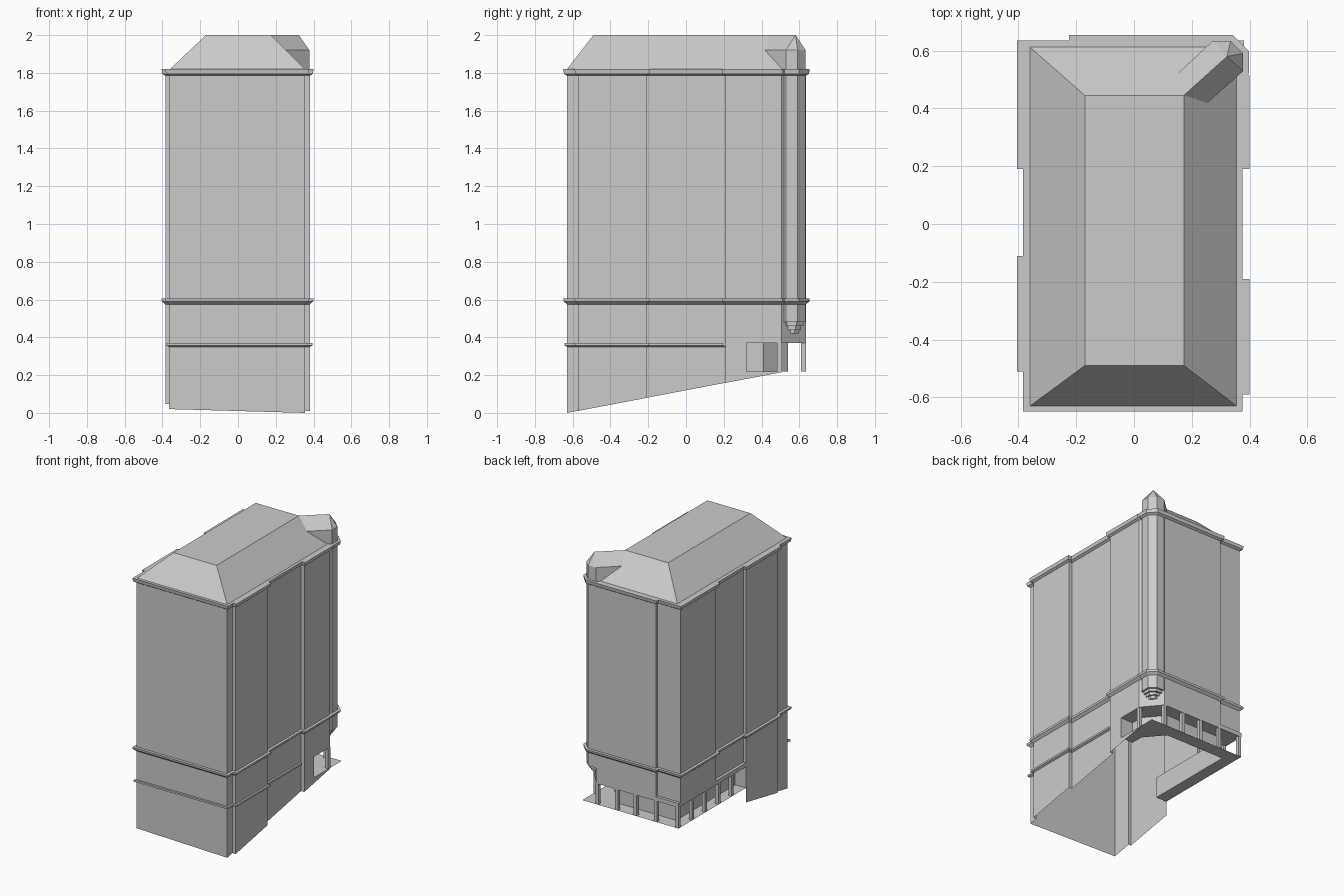
import bpy, bmesh, math
from mathutils import Vector

cube = bpy.data.objects.get("Cube")
if cube:
    bpy.data.objects.remove(cube)

stone = bpy.data.materials.new("pale_grey")
stone.use_nodes = True
GREY = (0.6, 0.6, 0.6, 1)
stone.diffuse_color = GREY
stone.node_tree.nodes["Principled BSDF"].inputs["Base Color"].default_value = GREY


def make(name, faces):
    """Mesh object from faces given as lists of points."""
    bm = bmesh.new()
    for pts in faces:
        bm.faces.new([bm.verts.new(p) for p in pts])
    bmesh.ops.remove_doubles(bm, verts=bm.verts, dist=0.0005)
    mesh = bpy.data.meshes.new(name)
    bm.to_mesh(mesh)
    bm.free()
    mesh.materials.append(stone)
    ob = bpy.data.objects.new(name, mesh)
    bpy.context.collection.objects.link(ob)
    return ob


def at(path, z):
    """Lift a plan path to a height or to a height rule."""
    return [(x, y, z(x, y) if callable(z) else z) for x, y in path]


def strip(low, high, closed=True):
    n = len(low)
    return [[low[i], low[(i + 1) % n], high[(i + 1) % n], high[i]]
            for i in range(n if closed else n - 1)]


def offset(path, d):
    """Mitred outward offset of a closed counter-clockwise plan."""
    out = []
    for i, p in enumerate(path):
        a, b, c = Vector(path[i - 1]), Vector(p), Vector(path[(i + 1) % len(path)])
        u, v = (b - a).normalized(), (c - b).normalized()
        n1, n2 = Vector((u.y, -u.x)), Vector((v.y, -v.x))
        out.append(tuple(b + (n1 + n2) * d / (1 + n1.dot(n2))))
    return out


def moulding(name, plan, profile, part=None):
    """Sweep an (offset, height) profile round a plan, or part of it."""
    rings = [at(offset(plan, d)[:part], z) for d, z in profile]
    faces = []
    for low, high in zip(rings, rings[1:]):
        faces += strip(low, high, part is None)
    return make(name, faces)


def box(name, x0, x1, y0, y1, z0, z1):
    plan = [(x0, y0), (x1, y0), (x1, y1), (x0, y1)]
    low, high = at(plan, z0), at(plan, z1)
    return make(name, strip(low, high) + [low[::-1], high])


def ground(x, y):
    return 0.19 * (y + 0.63) + 0.028 * (0.355 - x)


FLOOR, CEIL, EAVE, TOP = 0.22, 0.37, 1.82, 2.0

# Outline of the walls, with shallow projecting bays and one cut corner
plan = [(-.365, -.63), (.355, -.63), (.355, -.57), (.38, -.57), (.38, -.21),
        (.355, -.21), (.355, .21), (.38, .21), (.38, .505), (.27, .635),
        (-.205, .635), (-.205, .615), (-.385, .615), (-.385, .21), (-.365, .21),
        (-.365, -.13), (-.385, -.13), (-.385, -.49), (-.365, -.49)]
make("upper_walls", strip(at(plan, CEIL), at(plan, EAVE)))

# Lower walls follow the sloping street; the bottom is open
street = plan[16:] + plan[:8] + [(.38, .32)]
make("lower_walls", strip(at(street, ground), at(street, CEIL), False))
sill = [(.38, .32), (.38, .505)]
make("arcade_plinth", strip(at(sill, ground), at(sill, FLOOR), False))

# Arcade at the back: recessed wall, floor, ceiling, lintels and pillars
inner = [(.38, .32), (.28, .32), (.28, .41), (.17, .54),
         (-.3, .54), (-.3, -.13), (-.385, -.13)]
make("arcade_inner_wall", strip(at(inner, FLOOR), at(inner, CEIL), False))
back = inner[::-1]
make("arcade_floor", [at([(.38, .635), (-.385, .635)] + back, FLOOR)])
make("arcade_ceiling",
     [at([(.38, .505), (.27, .635), (-.385, .635)] + back, CEIL)[::-1]])
box("side_lintel", -.385, -.36, -.13, .21, CEIL, .4)
box("back_lintel", -.385, -.205, .61, .635, CEIL, .4)

posts = [(x, .622) for x in (-.372, -.2, -.04, .11, .265)]
posts += [(-.372, y) for y in (.47, .32, .17, .02)] + [(.367, .495)]
for i, (x, y) in enumerate(posts):
    box(f"arcade_pillar_{i + 1}", x - .012, x + .012, y - .012, y + .012, FLOOR, CEIL)

# Corner turret on a stepped corbel
CX, CY, R = .304, .56, .08


def octagon(r):
    return [(CX + r * math.cos(math.radians(a)), CY + r * math.sin(math.radians(a)))
            for a in [45 * k - 22.5 for k in range(8)]]


rings = []
for r, z0, z1 in [(.024, .405, .42), (.038, .42, .44), (.052, .44, .46), (.066, .46, .48)]:
    rings += [at(octagon(r), z0), at(octagon(r), z1)]
rings += [at(octagon(R), .48), at(octagon(R), EAVE)]
faces = [rings[0][::-1]]
for low, high in zip(rings, rings[1:]):
    faces += strip(low, high)
make("turret_shaft", faces)

# Cornices round the walls and the turret, and a band above the street
eaves = [(0, 1.785), (.016, 1.795), (.02, EAVE)]
course = [(0, .575), (.018, .59), (.02, .605), (0, .605)]
for label, outline in [("wall", plan), ("turret", octagon(R))]:
    moulding(label + "_eaves_cornice", outline, eaves)
    moulding(label + "_middle_cornice", outline, course)
    make(label + "_eaves_ledge", [at(offset(outline, .02), EAVE)])
moulding("street_band", plan, [(0, .35), (.014, .357), (.014, CEIL), (0, CEIL)], 7)

# Hipped roof with a flat top
base = at([(-.36, -.63), (.355, -.63), (.355, .612), (-.36, .612)], EAVE)
deck = at([(-.17, -.49), (.173, -.49), (.173, .445), (-.17, .445)], TOP)
make("main_roof", strip(base, deck) + [deck])

# Turret roof: a diagonal gable running from the main roof, rounded by facets
brow = [(.25, .415)] + octagon(R)[:4] + [(.15, .52)]
rim = at(brow, 1.92)
apex, root = (.322, .58, TOP), (.172, .445, TOP)
faces = strip(at(brow, EAVE), rim, False)
faces += [[rim[i], rim[i + 1], apex] for i in range(1, 4)]
faces += [[rim[0], rim[1], apex, root], [rim[4], rim[5], root, apex]]
make("turret_roof", faces)
